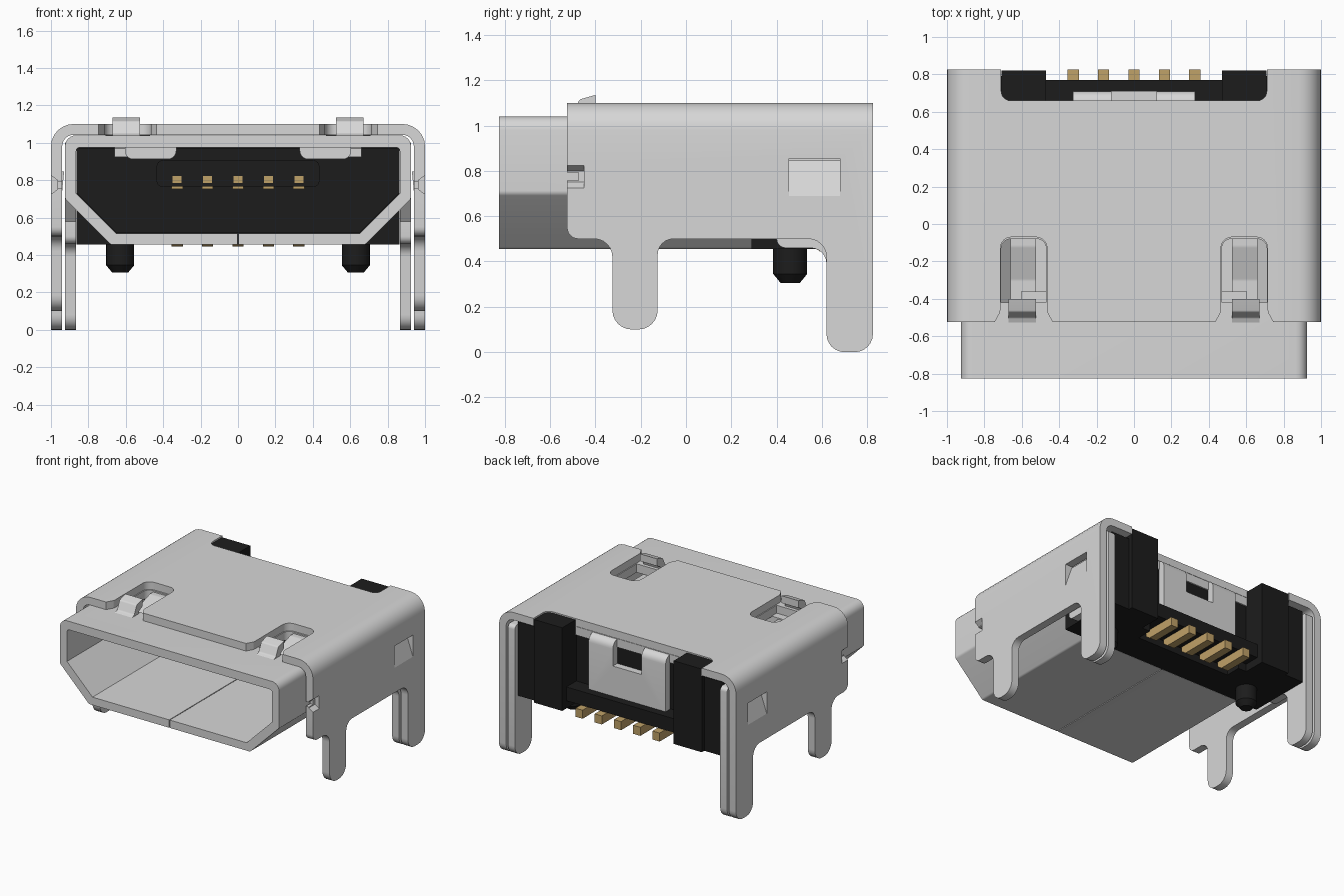
import bpy, bmesh, math
from mathutils import Vector

if "Cube" in bpy.data.objects:
    bpy.data.objects.remove(bpy.data.objects["Cube"])


def material(name, rgb):
    m = bpy.data.materials.new(name)
    m.diffuse_color = (*rgb, 1)
    m.use_nodes = True
    m.node_tree.nodes["Principled BSDF"].inputs["Base Color"].default_value = m.diffuse_color
    return m


STEEL = material("steel grey", (0.68, 0.68, 0.68))
BLACK = material("black plastic", (0.012, 0.012, 0.012))
GOLD = material("gold", (0.53, 0.36, 0.14))


def fillet(pts, steps=6):
    """Round polygon corners: each point is (u, v) or (u, v, radius)."""
    out = []
    for i, p in enumerate(pts):
        c = Vector(p[:2])
        if len(p) < 3:
            out.append(c)
            continue
        a = (Vector(pts[i - 1][:2]) - c).normalized()
        b = (Vector(pts[(i + 1) % len(pts)][:2]) - c).normalized()
        half = a.angle(b) / 2
        centre = c + (a + b).normalized() * (p[2] / math.sin(half))
        t = p[2] / math.tan(half)
        s, e = c + a * t - centre, c + b * t - centre
        a0 = math.atan2(s.y, s.x)
        turn = math.atan2(s.x * e.y - s.y * e.x, s.dot(e))
        for k in range(steps + 1):
            w = a0 + turn * k / steps
            out.append(centre + Vector((math.cos(w), math.sin(w))) * p[2])
    return out


def prism(name, pts, axis, lo, hi, mat=STEEL):
    """Extrude a rounded polygon along an axis."""
    place = {'x': lambda u, v, w: (w, u, v),
             'y': lambda u, v, w: (u, w, v),
             'z': lambda u, v, w: (u, v, w)}[axis]
    outline = fillet(pts)
    bm = bmesh.new()
    a = [bm.verts.new(place(p.x, p.y, lo)) for p in outline]
    b = [bm.verts.new(place(p.x, p.y, hi)) for p in outline]
    bm.faces.new(a)
    bm.faces.new(b[::-1])
    for i in range(len(a)):
        j = (i + 1) % len(a)
        bm.faces.new((a[i], b[i], b[j], a[j]))
    bmesh.ops.recalc_face_normals(bm, faces=bm.faces)
    me = bpy.data.meshes.new(name)
    bm.to_mesh(me)
    bm.free()
    ob = bpy.data.objects.new(name, me)
    bpy.context.collection.objects.link(ob)
    me.materials.append(mat)
    return ob


def box(name, x, y, z, mat=STEEL):
    return prism(name, [(x[0], y[0]), (x[1], y[0]), (x[1], y[1]), (x[0], y[1])],
                 'z', z[0], z[1], mat)


def boolean(ob, tool, op='DIFFERENCE'):
    m = ob.modifiers.new("cut", 'BOOLEAN')
    m.operation, m.object, m.solver = op, tool, 'EXACT'
    bpy.context.view_layer.objects.active = ob
    bpy.ops.object.modifier_apply(modifier=m.name)
    bpy.data.objects.remove(tool)


def span(s, a, b):
    return tuple(sorted((s * a, s * b)))


SIDES = (-1, 1)

# Outer cover: bent sheet trimmed to the side outline with its legs
cover = prism("outer_cover", [
    (-1, -.1), (-1, 1.1, .12), (1, 1.1, .12), (1, -.1),
    (.94, -.1), (.94, 1.042, .06), (-.94, 1.042, .06), (-.94, -.1)], 'y', -.6, .9)
boolean(cover, prism("side_outline", [
    (-.525, 1.2), (-.525, .5, .05), (-.325, .5, .08), (-.325, .1, .085),
    (-.125, .1, .085), (-.125, .5, .07), (.62, .5, .08), (.62, 0, .08),
    (.825, 0, .08), (.825, 1.2)], 'x', -1.2, 1.2), 'INTERSECT')
boolean(cover, prism("rear_notch", [
    (-.71, .9), (-.71, .66, .05), (.71, .66, .05), (.71, .9)], 'z', 1, 1.2))
for s in SIDES:
    xs = span(s, .465, .715)
    boolean(cover, prism("spring_slot", [
        (xs[0] - .03, -.6), (xs[0] - .03, -.525), (xs[0], -.47, .04), (xs[0], -.07, .06),
        (xs[1], -.07, .06), (xs[1], -.47, .04), (xs[1] + .03, -.525), (xs[1] + .03, -.6)],
        'z', 1, 1.2))
    boolean(cover, box("side_window", span(s, .9, 1.1), (.455, .68), (.69, .855)))
    boolean(cover, prism("pinch", [(s * 1.05, .86), (s * .965, .80), (s * .965, .75),
                                   (s * 1.05, .69)], 'y', -.6, -.45))
    boolean(cover, box("pinch_slit", span(s, .9, 1.1), (-.6, -.475), (.757, .793)))

# Inner shell: tapered tube with open underside at the rear
CAVITY = [(-.865, .975, .02), (.865, .975, .02), (.865, .73), (.65, .515),
          (-.65, .515), (-.865, .73)]
shell = prism("inner_shell", [
    (-.925, 1.04, .06), (.925, 1.04, .06), (.925, .70, .03), (.68, .455, .03),
    (-.68, .455, .03), (-.925, .70, .03)], 'y', -.825, .66)
boolean(shell, prism("cavity", CAVITY, 'y', -1, 1))
boolean(shell, box("rear_underside", (-1, 1), (.3, .8), (.3, .73)))
boolean(shell, box("floor_seam", (-.003, .003), (-1, .5), (.4, .53)))
for s in SIDES:
    xs = span(s, .47, .71)
    boolean(shell, prism("shell_slot", [
        (xs[0], -.42), (xs[1], -.42), (xs[1], -.08, .05), (xs[0], -.08, .05)], 'z', .9, 1.2))

# Rear flap folded down from the shell roof, with a small window
flap = prism("rear_flap", [
    (.62, 1.038), (.71, 1.038, .06), (.71, .60), (.657, .60),
    (.657, .98), (.62, .98)], 'x', -.325, .325)
boolean(flap, box("flap_window", (-.12, .12), (.63, .8), (.85, 1.1)))

smooth = [cover, shell, flap]

# Plastic body
body = box("plastic_body", (-.864, .864), (.29, .65), (.456, .974), BLACK)
boolean(body, box("pin_pocket", (-.4, .4), (.53, .8), (.4, .515)))
prism("cavity_plug", [(p[0] * .998, p[1] - (.003 if p[1] > .9 else -.003)) for p in CAVITY],
      'y', .1, .30, BLACK)
box("rear_ledge", (-.48, .48), (.64, .77), (.515, .62), BLACK)
tongue = prism("tongue", [
    (-.435, .765, .03), (.435, .765, .03), (.435, .905, .03), (-.435, .905, .03)],
    'y', -.45, .12, BLACK)
smooth.append(tongue)

# Contact pins and tongue contacts
for i in range(-2, 3):
    x = i * .1625
    prism("solder_pin", [
        (.55, .51), (.55, .475), (.59, .445), (.825, .445), (.825, .51)],
        'x', x - .03, x + .03, GOLD)
    box("tongue_contact", (x - .03, x + .03), (-.40, .1), (.752, .768), GOLD)
    box("contact_tip", (x - .024, x + .024), (-.456, -.44), (.785, .822), GOLD)

for s in SIDES:
    # Side plates of the shell with the inner rear legs
    smooth.append(prism("inner_rear_leg", [
        (.29, 1.0), (.29, .72), (.4, .58), (.4, .46, .04), (.62, .46, .07), (.62, 0, .08),
        (.825, 0, .08), (.825, 1.0, .03)], 'x', *span(s, .866, .924)))
    # Slanted flap in the side window
    prism("window_flap", [(s * 1, .69), (s * .945, .845), (s * .93, .845), (s * .945, .69)],
          'y', .455, .68)
    # Rear corner blocks
    prism("corner_block", [(s * .47, .64), (s * .708, .64), (s * .708, .82),
                           (s * .47, .82)], 'z', .456, 1.09, BLACK)
    box("corner_block_side", span(s, .70, .864), (.64, .79), (.456, 1.02), BLACK)
    # Latch spring dipping into the cavity
    smooth.append(prism("latch_spring", [
        (-.06, 1.03), (-.12, 1.03, .05), (-.30, .97, .05), (-.44, .97), (-.44, .925),
        (-.30, .925, .05), (-.12, .985, .05), (-.06, .985)], 'x', *span(s, .525, .66)))
    smooth.append(prism("latch_bump", [
        (s * .33, .98), (s * .33, .912, .045), (s * .605, .912, .045), (s * .605, .98)],
        'y', -.45, -.36))
    # Raised front tab
    smooth.append(prism("front_tab", [
        (-.54, .99), (-.54, 1.035, .01), (-.50, 1.05, .02), (-.47, 1.115, .02), (-.40, 1.135),
        (-.40, 1.08), (-.44, 1.06, .02), (-.46, .99)], 'x', *span(s, .525, .67)))
    # Locating peg
    bm = bmesh.new()
    rings = []
    for z, r in ((.47, .075), (.345, .075), (.305, .042)):
        rings.append([bm.verts.new((s * .63 + r * math.cos(k * math.pi / 12),
                                    .46 + r * math.sin(k * math.pi / 12), z)) for k in range(24)])
    bm.faces.new(rings[0])
    bm.faces.new(rings[2][::-1])
    for a, b in zip(rings, rings[1:]):
        for k in range(24):
            bm.faces.new((a[k - 1], b[k - 1], b[k], a[k]))
    bmesh.ops.recalc_face_normals(bm, faces=bm.faces)
    me = bpy.data.meshes.new("locating_peg")
    bm.to_mesh(me)
    bm.free()
    me.materials.append(BLACK)
    peg = bpy.data.objects.new("locating_peg", me)
    bpy.context.collection.objects.link(peg)
    smooth.append(peg)

# Smooth the bends, keep the sheet edges crisp
bpy.ops.object.select_all(action='DESELECT')
for ob in smooth:
    ob.select_set(True)
bpy.context.view_layer.objects.active = cover
bpy.ops.object.shade_smooth_by_angle(angle=math.radians(30))
